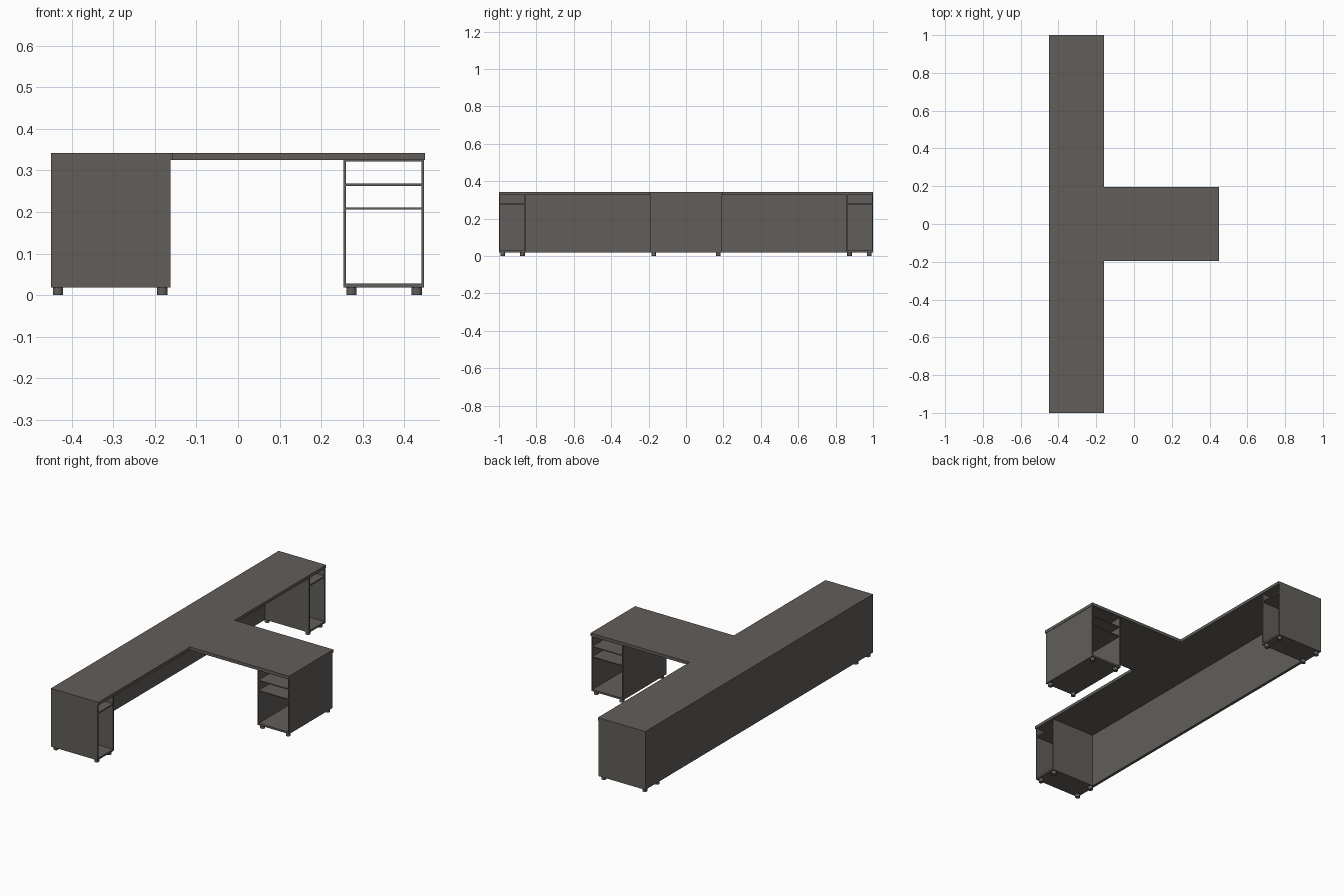
import bpy
import bmesh
from mathutils import Vector

if "Cube" in bpy.data.objects:
    bpy.data.objects.remove(bpy.data.objects["Cube"])

mat = bpy.data.materials.new("dark taupe laminate")
mat.diffuse_color = (0.12, 0.111, 0.101, 1)
mat.use_nodes = True
mat.node_tree.nodes["Principled BSDF"].inputs["Base Color"].default_value = mat.diffuse_color


def finish(name, bm):
    me = bpy.data.meshes.new(name)
    bmesh.ops.recalc_face_normals(bm, faces=bm.faces)
    bm.to_mesh(me)
    bm.free()
    me.materials.append(mat)
    ob = bpy.data.objects.new(name, me)
    bpy.context.collection.objects.link(ob)
    return ob


def box(name, x0, x1, y0, y1, z0, z1):
    bm = bmesh.new()
    bmesh.ops.create_cube(bm, size=1)
    for v in bm.verts:
        v.co = Vector(((x0 + x1) / 2 + v.co.x * (x1 - x0),
                       (y0 + y1) / 2 + v.co.y * (y1 - y0),
                       (z0 + z1) / 2 + v.co.z * (z1 - z0)))
    return finish(name, bm)


def foot(name, x, y):
    bm = bmesh.new()
    bmesh.ops.create_cone(bm, cap_ends=True, segments=12,
                          radius1=0.0125, radius2=0.0125, depth=0.018)
    bmesh.ops.translate(bm, verts=bm.verts, vec=(x, y, 0.009))
    return finish(name, bm)


BASE, UNDER, TOP = 0.018, 0.325, 0.342
BACK, FRONT, TIP = -0.45, -0.163, 0.448
T = 0.006

# T-shaped worktop
bm = bmesh.new()
outline = [(BACK, -1), (-0.158, -1), (-0.158, -0.195), (0.45, -0.195),
           (0.45, 0.195), (-0.158, 0.195), (-0.158, 1), (BACK, 1)]
face = bm.faces.new([bm.verts.new((x, y, UNDER)) for x, y in outline])
ext = bmesh.ops.extrude_face_region(bm, geom=[face])
bmesh.ops.translate(bm, vec=(0, 0, TOP - UNDER),
                    verts=[g for g in ext["geom"] if isinstance(g, bmesh.types.BMVert)])
finish("worktop", bm)

# Long back panel
box("back_panel", BACK, BACK + 0.016, -0.86, 0.86, BASE, UNDER)

# End cabinets, open towards +x
for s, side in ((-1, "near"), (1, "far")):
    def slab(part, x0, x1, a, b, z0, z1):
        box(f"{side}_cabinet_{part}", x0, x1, min(s * a, s * b), max(s * a, s * b), z0, z1)
    slab("outer_wall", BACK, FRONT, 1 - T, 1, BASE, UNDER)
    slab("inner_wall", BACK, FRONT, 0.858, 0.858 + T, BASE, UNDER)
    slab("back", BACK, BACK + T, 0.864, 0.994, BASE, UNDER)
    slab("floor", BACK + T, FRONT, 0.864, 0.994, BASE, BASE + 0.01)
    slab("shelf", BACK + T, FRONT, 0.864, 0.994, 0.274, 0.281)
    for x in (-0.433, -0.182):
        for y in (0.874, 0.98):
            foot(f"{side}_cabinet_foot", x, s * y)

# Pedestal cabinet, open at both ends
Y = 0.19
for name, x in (("pedestal_inner_wall", 0.254), ("pedestal_outer_wall", TIP - T)):
    box(name, x, x + T, -Y, Y, BASE, UNDER)
for name, z0, z1 in (("floor", BASE, 0.028), ("lower_shelf", 0.206, 0.211),
                     ("upper_shelf", 0.263, 0.268), ("ceiling", 0.321, UNDER)):
    box("pedestal_" + name, 0.254 + T, TIP - T, -Y, Y, z0, z1)
for x in (0.273, 0.43):
    for y in (-0.173, 0.173):
        foot("pedestal_foot", x, y)
